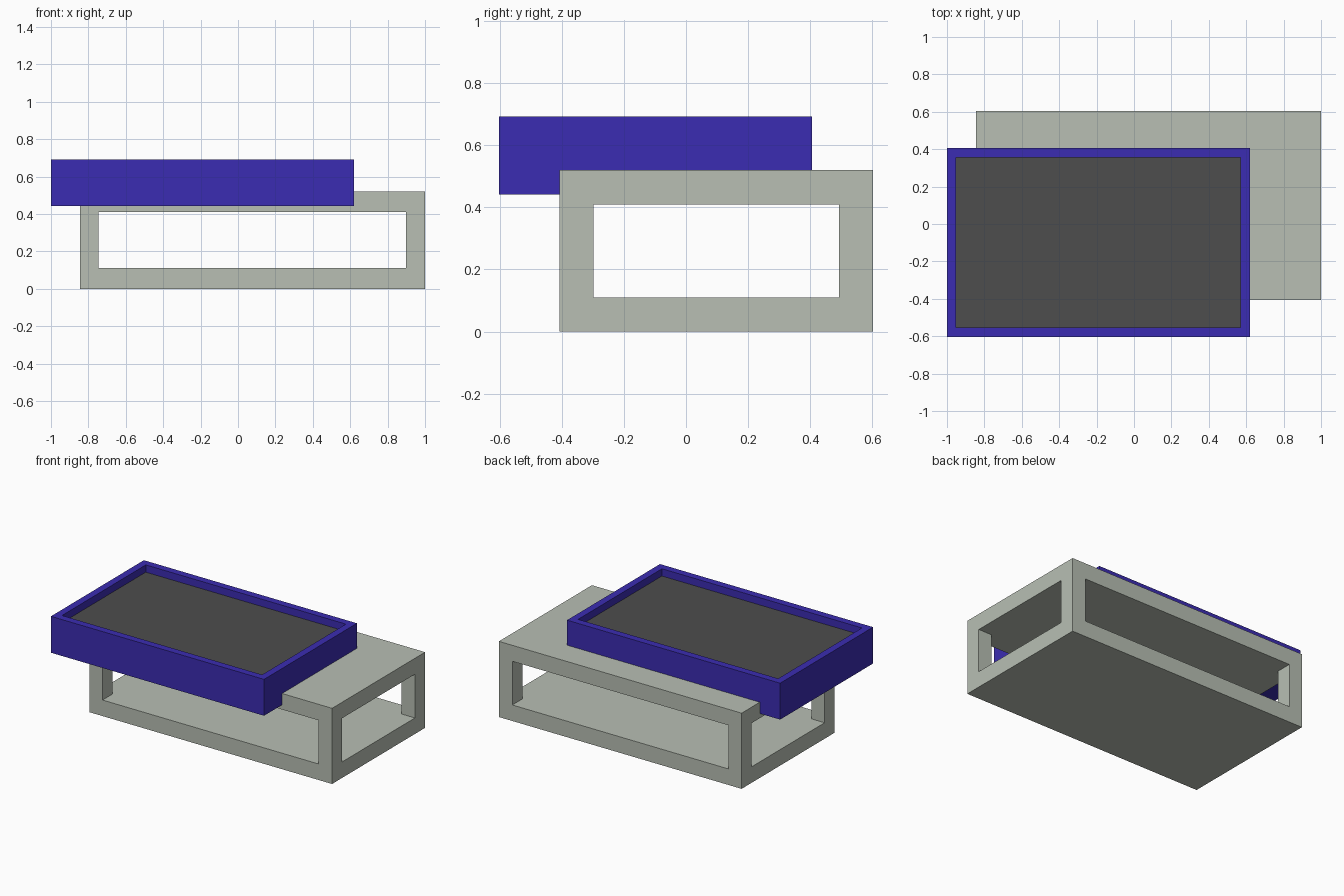
import bpy, bmesh
from mathutils import Vector

if "Cube" in bpy.data.objects:
    bpy.data.objects.remove(bpy.data.objects["Cube"])


def material(name, rgb):
    m = bpy.data.materials.new(name)
    m.diffuse_color = (*rgb, 1)
    m.use_nodes = True
    m.node_tree.nodes["Principled BSDF"].inputs["Base Color"].default_value = m.diffuse_color
    return m


grey_green = material("pale grey green", (0.479, 0.521, 0.456))
blue = material("deep blue", (0.0437, 0.0252, 0.445))
dark = material("dark grey", (0.0742, 0.0742, 0.0742))


def box(name, lo, hi, mats, recess=None):
    """Box from corner to corner; recess = (rim width, depth) sinks the top."""
    lo, hi = Vector(lo), Vector(hi)
    bm = bmesh.new()
    bmesh.ops.create_cube(bm, size=1)
    for v in bm.verts:
        v.co = Vector(((lo[i] + hi[i]) / 2 + v.co[i] * (hi[i] - lo[i]) for i in range(3)))
    if recess:
        bm.normal_update()
        top = max(bm.faces, key=lambda f: f.calc_center_median().z)
        bmesh.ops.inset_individual(bm, faces=[top], thickness=recess[0])
        # second zero-width ring becomes the recess walls
        bmesh.ops.inset_individual(bm, faces=[top], thickness=0)
        for v in top.verts:
            v.co.z -= recess[1]
        top.material_index = 1
    mesh = bpy.data.meshes.new(name)
    bm.to_mesh(mesh)
    bm.free()
    for m in mats:
        mesh.materials.append(m)
    ob = bpy.data.objects.new(name, mesh)
    bpy.context.collection.objects.link(ob)
    return ob


# Lower stand with openings running through both ways
stand = box("stand", (-0.845, -0.407, 0), (1, 0.603, 0.52), [grey_green])
cutters = [
    box("front_opening_cutter", (-0.745, -0.9, 0.11), (0.898, 0.9, 0.41), [grey_green]),
    box("side_opening_cutter", (-1.3, -0.298, 0.11), (1.3, 0.493, 0.41), [grey_green]),
]
for c in cutters:
    mod = stand.modifiers.new(c.name, 'BOOLEAN')
    mod.operation = 'DIFFERENCE'
    mod.solver = 'EXACT'
    mod.object = c
    bpy.context.view_layer.objects.active = stand
    bpy.ops.object.modifier_apply(modifier=mod.name)
for c in cutters:
    bpy.data.objects.remove(c)

# Upper tray with a sunken dark panel
box("tray", (-1, -0.603, 0.442), (0.62, 0.406, 0.692), [blue, dark], recess=(0.07, 0.05))
